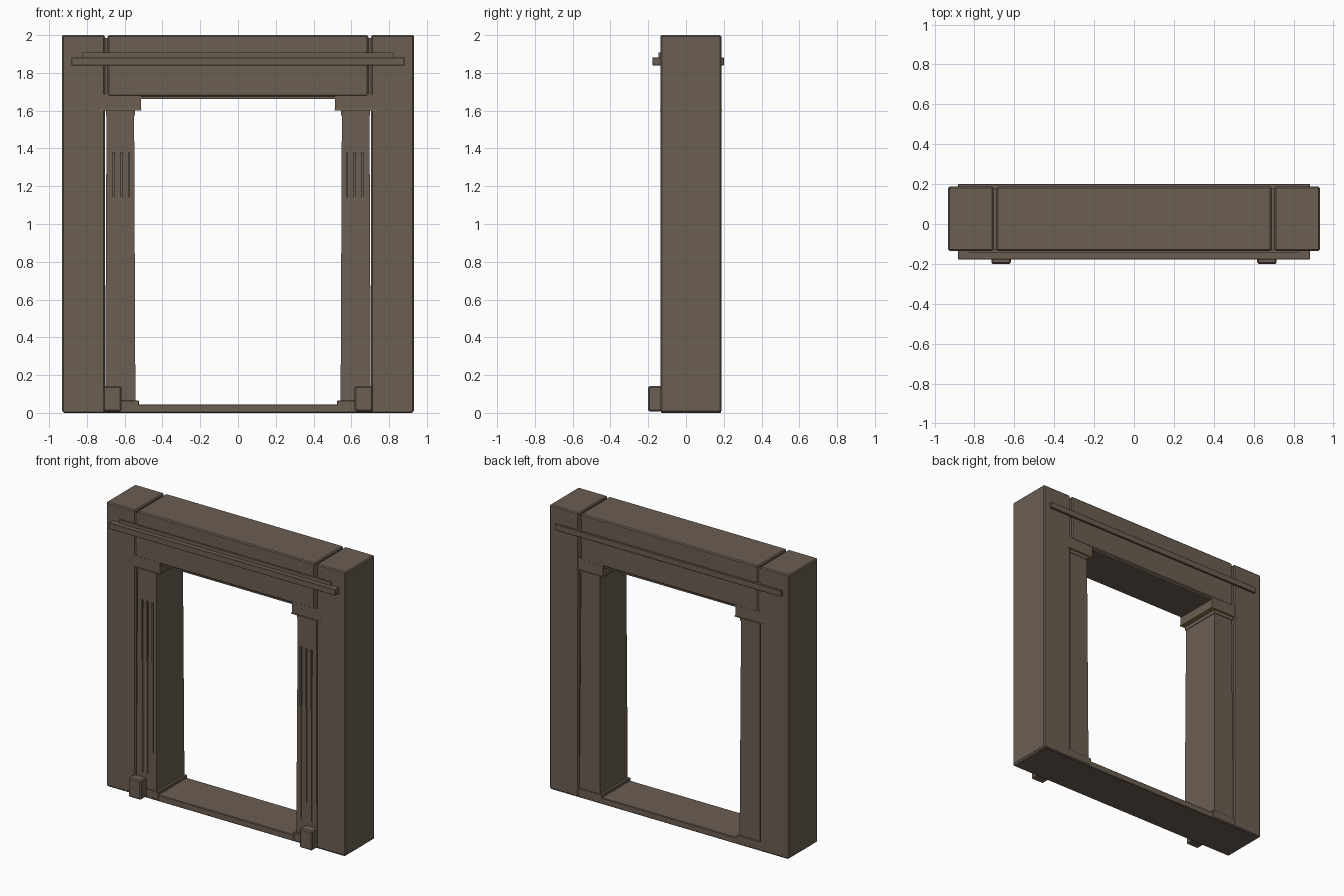
import bpy, bmesh

if "Cube" in bpy.data.objects:
    bpy.data.objects.remove(bpy.data.objects["Cube"])


def material(name, rgb):
    m = bpy.data.materials.new(name)
    m.diffuse_color = (*rgb, 1.0)
    m.use_nodes = True
    m.node_tree.nodes["Principled BSDF"].inputs["Base Color"].default_value = m.diffuse_color
    return m


STONE = material("brown stone", (0.150, 0.112, 0.086))
GOLD = material("dull gold", (0.26, 0.18, 0.07))


def box(name, x, y, z, mat=STONE, bevel=0.0, taper=0.0):
    """Box from (min, max) ranges; taper narrows the top by that much per side."""
    bm = bmesh.new()
    bmesh.ops.create_cube(bm, size=1)
    for v in bm.verts:
        sx, sy, top = v.co.x, v.co.y, v.co.z > 0
        v.co = [(r[0] + r[1]) / 2 + c * (r[1] - r[0]) for c, r in zip(v.co, (x, y, z))]
        if top and taper:
            v.co.x -= taper * (1 if sx > 0 else -1)
            v.co.y -= taper * (1 if sy > 0 else -1)
    me = bpy.data.meshes.new(name)
    bm.to_mesh(me)
    bm.free()
    me.materials.append(mat)
    ob = bpy.data.objects.new(name, me)
    bpy.context.collection.objects.link(ob)
    if bevel:
        mod = ob.modifiers.new("edge", 'BEVEL')
        mod.width = bevel
        mod.segments = 1
    return ob


def pair(name, x, y, z, **kw):
    """Left and right copies, x given for the right side."""
    box(name + "_right", x, y, z, **kw)
    box(name + "_left", (-x[1], -x[0]), y, z, **kw)


FRONT, BACK = -0.135, 0.187

# sill and lintel
box("sill", (-0.925, 0.925), (FRONT + 0.002, BACK - 0.002), (0, 0.045), bevel=0.004)
box("lintel", (-0.69, 0.69), (FRONT, BACK), (1.675, 2.0), bevel=0.007)
box("lintel_soffit", (-0.6, 0.6), (FRONT + 0.008, BACK - 0.008), (1.663, 1.685))

# outer posts and recessed joints beside the lintel
pair("post", (0.705, 0.932), (FRONT, BACK), (0.004, 2.0), bevel=0.007)
pair("joint", (0.685, 0.71), (FRONT + 0.007, BACK - 0.007), (1.61, 1.985))

# columns with base, neck, corbel and gold plate
pair("column_base", (0.525, 0.72), (FRONT + 0.001, BACK - 0.001), (0.01, 0.065), bevel=0.003)
pair("column", (0.543, 0.703), (-0.128, 0.18), (0.04, 1.6), taper=0.007)
pair("column_neck", (0.546, 0.7), (-0.125, 0.177), (1.575, 1.605))
pair("corbel", (0.514, 0.72), (FRONT + 0.001, BACK - 0.001), (1.605, 1.688))
pair("gold_plate", (0.51, 0.735), (FRONT - 0.003, BACK + 0.003), (1.6, 1.606), mat=GOLD)

# raised flutes on the column fronts
for i, cx in enumerate((0.577, 0.618, 0.658)):
    pair(f"flute_{i + 1}", (cx - 0.006, cx + 0.006), (-0.131, -0.1), (0.17, 1.38))

# cornice bands
box("front_cornice", (-0.882, 0.882), (-0.178, -0.12), (1.84, 1.882), bevel=0.002)
box("front_cornice_lip", (-0.825, 0.825), (-0.145, -0.12), (1.88, 1.907))
box("back_cornice", (-0.882, 0.882), (0.17, 0.2), (1.84, 1.882), bevel=0.002)

# foot blocks
pair("foot_block", (0.618, 0.715), (-0.2, -0.128), (0.008, 0.142), bevel=0.007)
